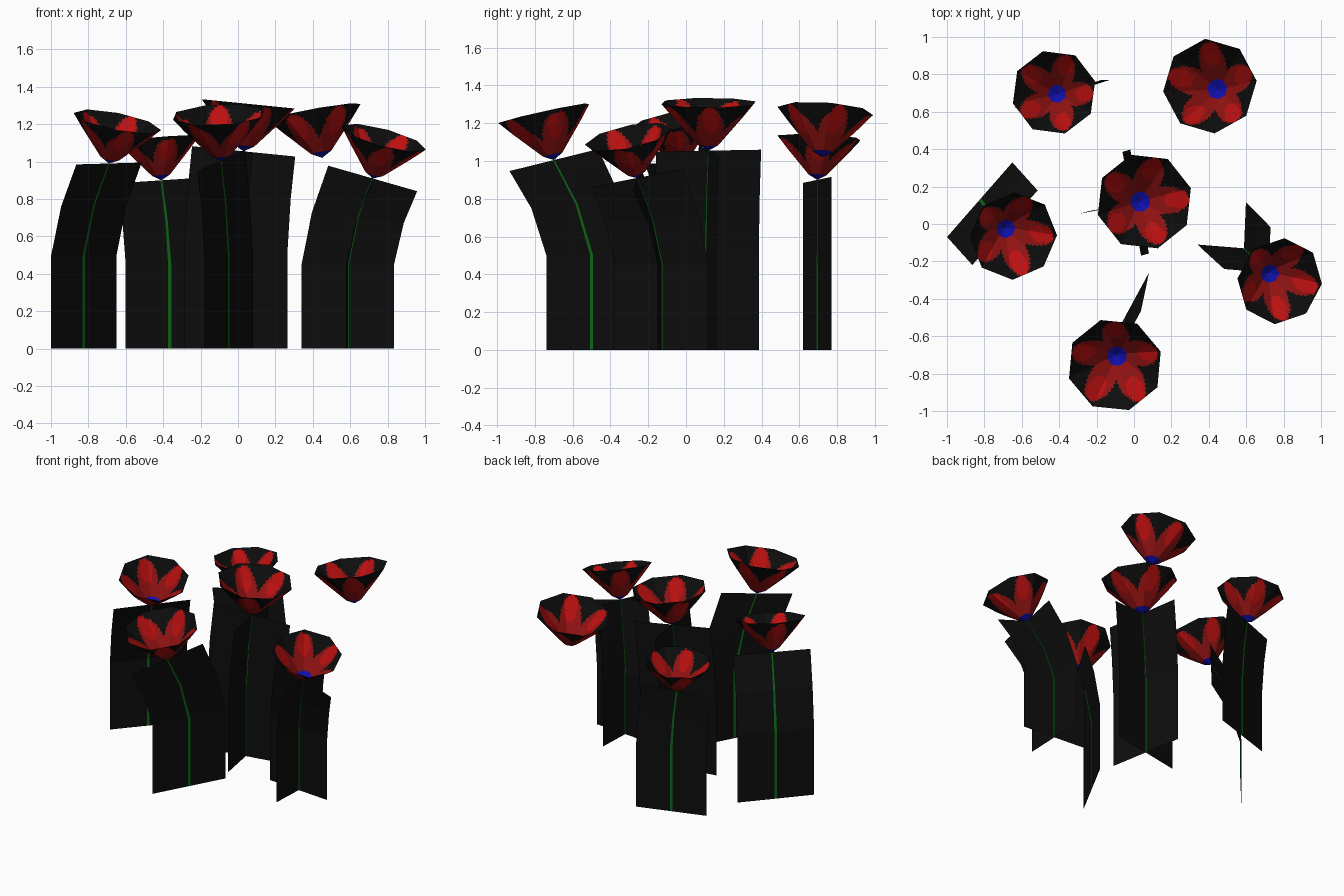
import bpy, bmesh, math
from mathutils import Vector

if "Cube" in bpy.data.objects:
    bpy.data.objects.remove(bpy.data.objects["Cube"])


def material(name, rgb):
    m = bpy.data.materials.new(name)
    m.diffuse_color = (*rgb, 1)
    m.use_nodes = True
    m.node_tree.nodes["Principled BSDF"].inputs["Base Color"].default_value = m.diffuse_color
    return m


BLACK = material("black", (0.004, 0.004, 0.004))
RED = material("bright_red", (0.50, 0.005, 0.005))
DARK_RED = material("dark_red", (0.29, 0.006, 0.006))
BLUE = material("blue", (0.005, 0.005, 0.40))
GREEN = material("green", (0.004, 0.14, 0.008))


def make_object(name, bm, mats):
    mesh = bpy.data.meshes.new(name)
    bm.to_mesh(mesh)
    bm.free()
    for m in mats:
        mesh.materials.append(m)
    ob = bpy.data.objects.new(name, mesh)
    bpy.context.collection.objects.link(ob)


# cup profile: (radius, height) for a full-size flower
PROFILE = [(0, 0), (0.055, 0.03), (0.19, 0.175), (0.255, 0.25)]


def height(r):
    for (r0, h0), (r1, h1) in zip(PROFILE, PROFILE[1:]):
        if r <= r1 + 1e-6:
            return h0 + (h1 - h0) * (r - r0) / (r1 - r0)
    return PROFILE[-1][1]


def petal_colour(x, y, phase):
    """0 black, 1 bright red, 2 dark red, 3 blue"""
    r = math.hypot(x, y)
    if r < 0.055:
        return 3
    step = math.radians(72)
    a = math.atan2(y, x) - phase
    a -= round(a / step) * step
    u, v = r * math.cos(a), r * math.sin(a)
    if ((u - 0.178) / 0.06) ** 2 + (v / 0.046) ** 2 < 1:
        return 1
    if r < 0.115 or ((u - 0.13) / 0.107) ** 2 + (v / 0.072) ** 2 < 1:
        return 2
    return 0


def blossom(name, base, axis, radius, oct_phase, petal_phase):
    """Eight-sided cup with five painted petals, tilted along axis"""
    bm = bmesh.new()
    s = radius / 0.255
    rot = Vector((0, 0, 1)).rotation_difference(Vector((axis[0], axis[1], 1)).normalized())
    ph, pp = math.radians(oct_phase), math.radians(petal_phase)
    corners = [Vector((math.cos(ph + k * math.pi / 4), math.sin(ph + k * math.pi / 4), 0)) for k in range(9)]
    sub = 12
    n = 8 * sub
    radii = [0.018, 0.037, 0.055] + [0.055 + 0.135 * i / 14 for i in range(1, 15)] \
        + [0.19 + 0.065 * i / 7 for i in range(1, 8)]

    def vert(p):
        return bm.verts.new(Vector(base) + rot @ (p * s))

    flat, rings = [], []
    for r in radii:
        row = [corners[i // sub].lerp(corners[i // sub + 1], (i % sub) / sub) * r for i in range(n)]
        flat.append(row)
        rings.append([vert(Vector((p.x, p.y, height(r)))) for p in row])
    tip = vert(Vector((0, 0, 0)))
    for i in range(n):
        j = (i + 1) % n
        bm.faces.new((tip, rings[0][i], rings[0][j])).material_index = 3
        for k in range(len(radii) - 1):
            f = bm.faces.new((rings[k][i], rings[k + 1][i], rings[k + 1][j], rings[k][j]))
            c = (flat[k][i] + flat[k + 1][i] + flat[k + 1][j] + flat[k][j]) / 4
            f.material_index = 3 if k < 2 else petal_colour(c.x, c.y, pp)
    make_object(name, bm, [BLACK, RED, DARK_RED, BLUE])


def stem_card(name, root, top, axis, direction, half, w):
    """Upright flat card that bends to the blossom, with a green stem strip"""
    bm = bmesh.new()
    root, top = Vector(root), Vector(top)
    rows = []
    for zf, bend, taper in ((0, 0, 1), (0.5, 0, 1), (0.77, 0.4, 0.75), (1, 1, 0.5)):
        c = Vector((root.x + (top.x - root.x) * bend, root.y + (top.y - root.y) * bend, top.z * zf))
        d = Vector((direction[0], direction[1], 0)).normalized()
        d.z = -(d.x * axis[0] + d.y * axis[1]) * bend
        d.normalize()
        rows.append([bm.verts.new(c + d * u) for u in (-half, -w * taper, w * taper, half)])
    for a, b in zip(rows, rows[1:]):
        for i in range(3):
            bm.faces.new((a[i], a[i + 1], b[i + 1], b[i])).material_index = int(i == 1)
    make_object(name, bm, [BLACK, GREEN])


# base of cup, tilt, radius, octagon phase, petal phase, stem root, card directions, card half width, strip
FLOWERS = {
    "back_left": ((-0.41, 0.695, 0.90), (-0.08, 0.04), 0.228, 15, 70,
                  (-0.365, 0.695), [(0.47, 0.15)], 0.247, 0.009),
    "back_right": ((0.45, 0.72, 1.02), (-0.18, 0.07), 0.255, 6, 92, None, [], 0, 0),
    "centre": ((0.03, 0.12, 1.055), (0.10, 0.0), 0.26, 16, 75,
               (-0.012, 0.108), [(0.555, 0.105), (0.1, -0.56)], 0.282, 0.007),
    "left": ((-0.69, -0.02, 0.99), (0.20, -0.20), 0.238, 0, 70,
             (-0.825, 0.13), [(0.35, 0.40)], 0.265, 0.009),
    "right": ((0.72, -0.26, 0.91), (0.27, -0.21), 0.235, -5, 60,
              (0.588, -0.13), [(0.495, -0.04), (0.02, 0.48)], 0.248, 0.006),
    "front": ((-0.09, -0.70, 1.005), (-0.05, -0.22), 0.257, 17, 90,
              (-0.05, -0.50), [(0.26, 0.48)], 0.273, 0.009),
}

for name, (base, axis, rad, op, pp, root, dirs, half, w) in FLOWERS.items():
    blossom(name + "_blossom", base, axis, rad, op, pp)
    for i, d in enumerate(dirs):
        stem_card(f"{name}_stem_card_{i + 1}", (*root, 0), base, axis, d, half, w)
